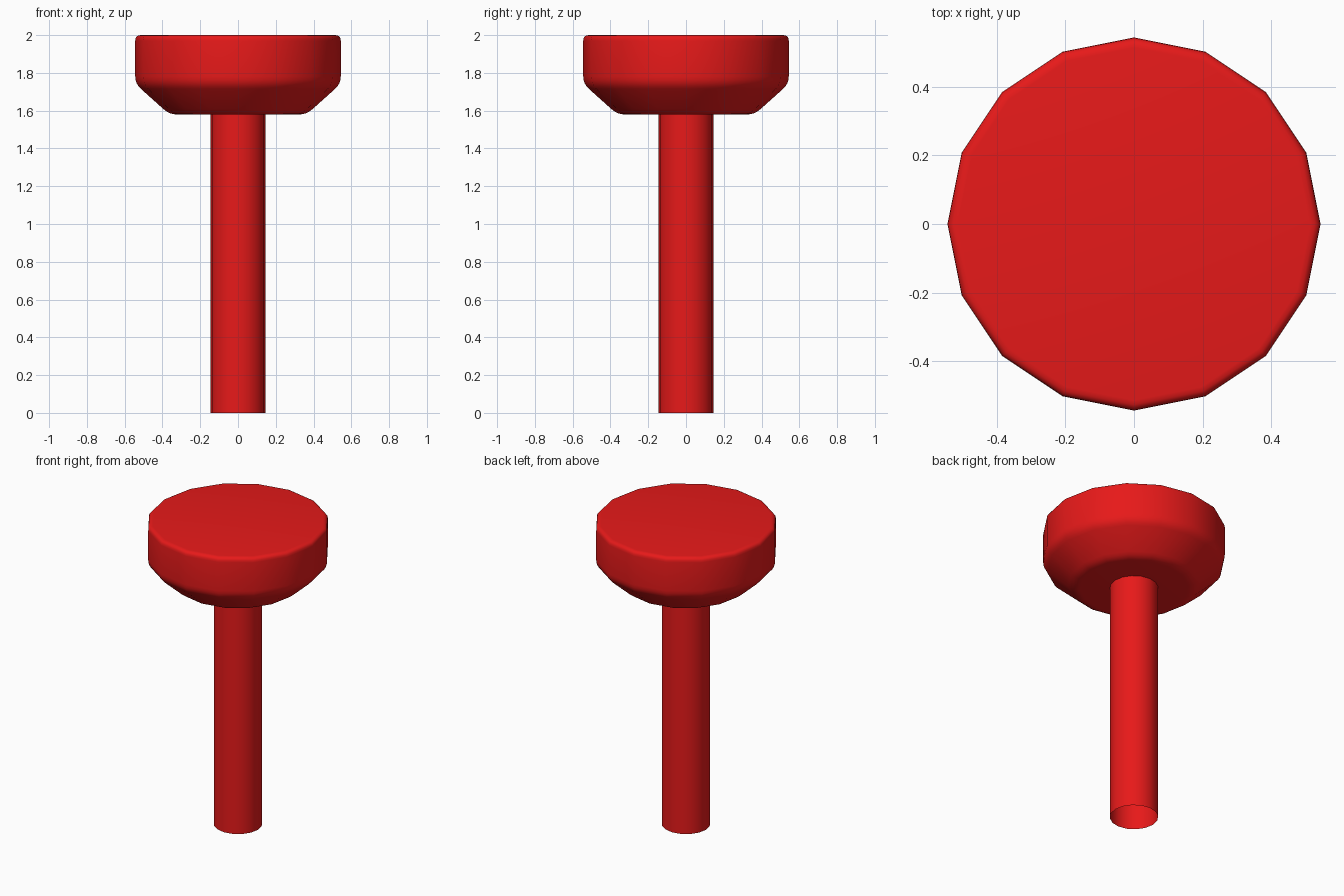
import bpy
from math import cos, sin, pi
from mathutils import Vector

if "Cube" in bpy.data.objects:
    bpy.data.objects.remove(bpy.data.objects["Cube"])

red = bpy.data.materials.new("red")
red.diffuse_color = (0.8, 0.01, 0.01, 1)
red.use_nodes = True
red.node_tree.nodes["Principled BSDF"].inputs["Base Color"].default_value = red.diffuse_color


def rounded(prev, corner, nxt, radius, steps=4):
    """Replace a profile corner with a quadratic arc starting `radius` away."""
    p, c, n = Vector(prev), Vector(corner), Vector(nxt)
    a = c + (p - c).normalized() * radius
    b = c + (n - c).normalized() * radius
    ts = [i / steps for i in range(steps + 1)]
    return [a * (1 - t) ** 2 + c * (2 * t * (1 - t)) + b * t ** 2 for t in ts]


def lathe(name, profile, sides=16, capped=True):
    """Turn an (r, z) profile, listed bottom to top, around the z axis."""
    verts = [(r * cos(2 * pi * k / sides), r * sin(2 * pi * k / sides), z)
             for r, z in profile for k in range(sides)]
    faces = []
    for j in range(len(profile) - 1):
        for k in range(sides):
            n = (k + 1) % sides
            a, b = j * sides, (j + 1) * sides
            faces.append((a + k, a + n, b + n, b + k))
    if capped:
        top = (len(profile) - 1) * sides
        faces.append(tuple(reversed(range(sides))))
        faces.append(tuple(range(top, top + sides)))
    mesh = bpy.data.meshes.new(name)
    mesh.from_pydata(verts, [], faces)
    mesh.materials.append(red)
    mesh.shade_smooth()
    obj = bpy.data.objects.new(name, mesh)
    bpy.context.collection.objects.link(obj)
    return obj


# Stem: open tube
lathe("stem", [(0.145, 0), (0.145, 1.59)], capped=False)

# Head: tapered disc with softened corners
base, shoulder, rim = (0.363, 1.58), (0.544, 1.742), (0.544, 2.0)
profile = (rounded((0, 1.58), base, shoulder, 0.04)
           + rounded(base, shoulder, rim, 0.04)
           + rounded(shoulder, rim, (0, 2.0), 0.03))
lathe("head", profile)
